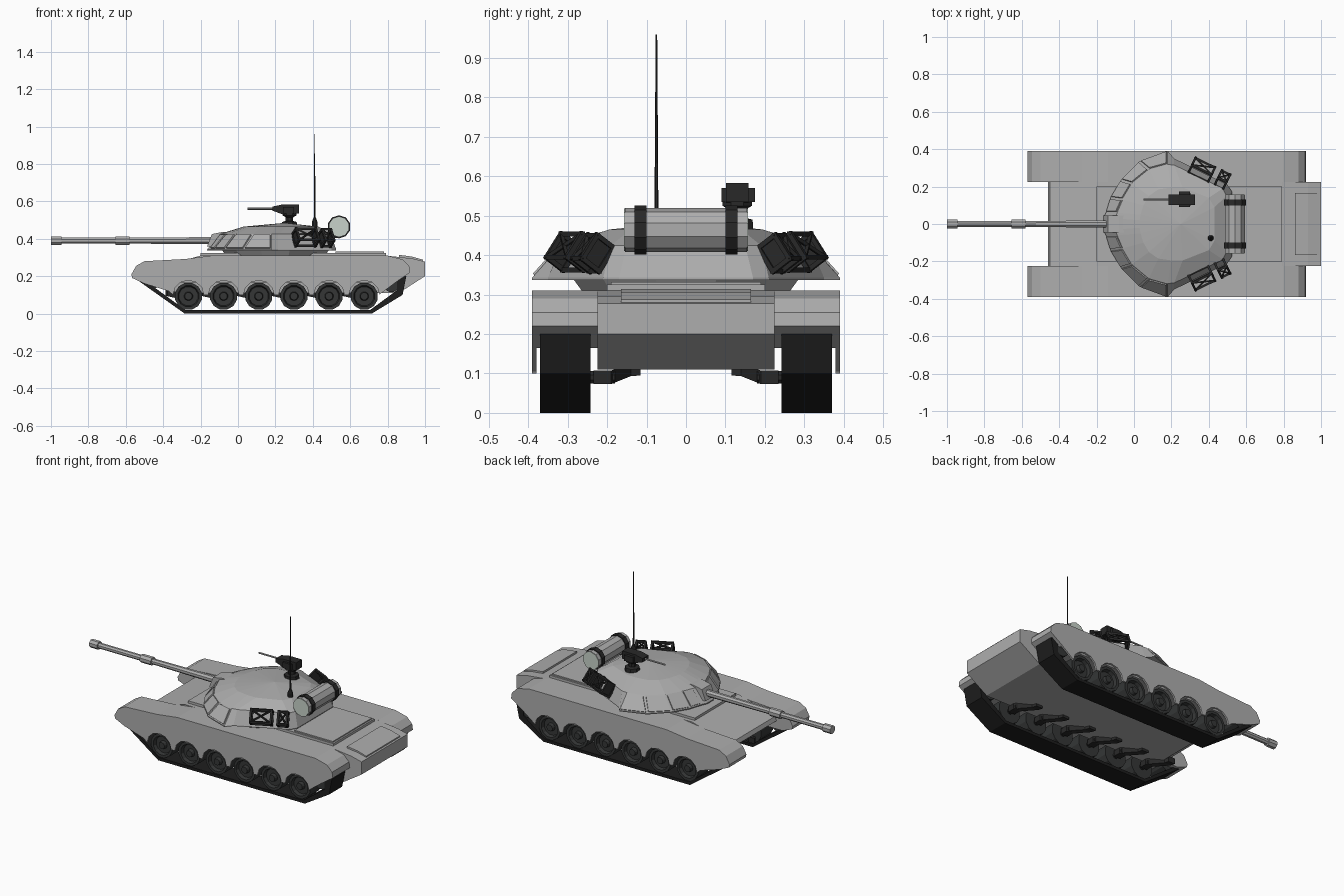
import bpy, bmesh, math
from mathutils import Vector, Matrix

if "Cube" in bpy.data.objects:
    bpy.data.objects.remove(bpy.data.objects["Cube"])


def material(name, r, g, b):
    m = bpy.data.materials.new(name)
    m.diffuse_color = (r, g, b, 1)
    m.use_nodes = True
    m.node_tree.nodes["Principled BSDF"].inputs["Base Color"].default_value = m.diffuse_color
    return m


GREY = material("armour grey", .42, .42, .42)
PALE = material("pale green grey", .58, .65, .59)
WHEEL = material("wheel charcoal", .035, .037, .037)
TRACK = material("track black", .013, .013, .013)
DARK = material("fitting black", .022, .022, .022)


def finish(name, bm, mat):
    bmesh.ops.recalc_face_normals(bm, faces=bm.faces[:])
    me = bpy.data.meshes.new(name)
    bm.to_mesh(me)
    bm.free()
    me.materials.append(mat)
    ob = bpy.data.objects.new(name, me)
    bpy.context.collection.objects.link(ob)
    return ob


def loft(bm, rings, cap=True):
    vs = [[bm.verts.new(p) for p in r] for r in rings]
    n = len(vs[0])
    sides = [[bm.faces.new((a[i], a[(i + 1) % n], b[(i + 1) % n], b[i])) for i in range(n)]
             for a, b in zip(vs, vs[1:])]
    if cap:
        bm.faces.new(vs[0])
        bm.faces.new(vs[-1])
    return vs, sides


def prism(name, profile, y0, y1, mat):
    """Side profile (x, z) extruded from y0 to y1."""
    bm = bmesh.new()
    loft(bm, [[(x, y, z) for x, z in profile] for y in (y0, y1)])
    return finish(name, bm, mat)


def box(name, x, y, z, mat):
    return prism(name, [(x[0], z[0]), (x[1], z[0]), (x[1], z[1]), (x[0], z[1])], y[0], y[1], mat)


def lathe(name, axis, origin, profile, n, mat):
    """Profile (distance along axis, radius) turned around the axis."""
    bm = bmesh.new()
    rings = []
    for t, r in profile:
        ring = []
        for i in range(n):
            a = 2 * math.pi * (i + .5) / n
            c, s = r * math.cos(a), r * math.sin(a)
            p = {'X': (t, c, s), 'Y': (c, t, s), 'Z': (c, s, t)}[axis]
            ring.append(Vector(p) + Vector(origin))
        rings.append(ring)
    loft(bm, rings)
    return finish(name, bm, mat)


def add_bar(bm, p, q, w):
    p, q = Vector(p), Vector(q)
    rot = (q - p).to_track_quat('Z', 'Y').to_matrix().to_4x4()
    m = Matrix.Translation((p + q) / 2) @ rot @ Matrix.Diagonal((w, w, (q - p).length + w, 1))
    bmesh.ops.create_cube(bm, size=1, matrix=m)


# hull and deck plates
prism("hull", [(-.46, .215), (-.45, .24), (-.2, .31), (.79, .31), (.93, .295), (1, .278),
               (1, .2), (.86, .11), (-.33, .11)], -.225, .225, GREY)
box("deck", (-.2, .79), (-.2, .2), (.3, .325), GREY)
box("engine_cover", (.52, .78), (-.19, .19), (.32, .332), GREY)
prism("rear_plate", [(.86, .29), (.86, .314), (.93, .305), (.99, .288), (.99, .27)],
      -.165, .165, GREY)

# running gear, both sides
WHEEL_X = [-.265 + .188 * i for i in range(6)]
TOP = [(-.57, .21), (-.545, .255), (-.5, .28), (-.28, .292), (-.14, .31), (.8, .31),
       (.88, .29), (.915, .255), (.92, .22), (.84, .165)]
arches = []
for wx in reversed(WHEEL_X):
    for k in range(7):
        a = math.radians(180 * k / 6)
        arches.append((wx + .082 * math.cos(a), .1 + .078 * math.sin(a)))
for s, side in ((1, "far"), (-1, "near")):
    prism(side + "_fender", TOP + [(-.5, .165), (-.565, .19)], s * .225, s * .379, GREY)
    prism(side + "_skirt", TOP + [(.76, .105)] + arches + [(-.37, .12), (-.5, .16), (-.565, .19)],
          s * .379, s * .39, GREY)
    prism(side + "_track", [(-.525, .17), (-.285, 0), (.715, 0), (.88, .1), (.9, .2),
                            (.85, .2), (.85, .125), (.705, .018), (-.28, .018), (-.495, .175)],
          s * .242, s * .37, TRACK)
    for i, wx in enumerate(WHEEL_X):
        lathe(f"{side}_wheel_{i}", 'Y', (wx, 0, .093),
              [(s * t, r) for t, r in ((.25, .045), (.25, .074), (.366, .074), (.366, .058),
                                       (.345, .052), (.345, .024), (.366, .02))], 12, WHEEL)
        lathe(f"{side}_axle_{i}", 'Y', (wx, 0, .09), [(s * .18, .017), (s * .26, .017)], 8, DARK)
        # swing arm slopes from the axle up to the hull floor
        bm = bmesh.new()
        loft(bm, [[(wx + dx, s * y, z + dz) for dx, dz in
                   ((-.022, -.017), (.022, -.017), (.022, .017), (-.022, .017))]
                  for y, z, wx in ((.235, .09, wx), (.19, .09, wx),
                                   (.14, .11, wx - .09), (.115, .112, wx - .1))])
        finish(f"{side}_swing_arm_{i}", bm, DARK)
    for nm, wx, wz in (("idler", -.45, .185), ("sprocket", .82, .165)):
        lathe(f"{side}_{nm}", 'Y', (wx, 0, wz), [(s * .25, .05), (s * .365, .05)], 12, WHEEL)

# turret, lofted from mirrored half outlines, with inset armour panels at the front
lathe("turret_ring", 'Z', (.2, 0, 0), [(.305, .27), (.345, .3)], 12, GREY)
LOW = [(-.165, .03), (-.15, .06), (-.125, .14), (-.07, .235), (.03, .335), (.18, .39),
       (.215, .35), (.5, .21), (.525, .17)]
MID = [(-.1, .03), (-.09, .06), (-.06, .13), (-.01, .215), (.08, .29), (.18, .318),
       (.215, .315), (.475, .19), (.495, .15)]
HIGH = [(.03, .02), (.035, .05), (.05, .1), (.08, .15), (.13, .185), (.2, .195),
        (.26, .195), (.4, .14), (.43, .09)]


def full(half, z):
    return [(x, y, z) for x, y in half] + [(x, -y, z) for x, y in reversed(half)]


bm = bmesh.new()
rings, sides = loft(bm, [full(LOW, .337), full(LOW, .343), full(MID, .425), full(HIGH, .465)],
                    cap=False)
bm.faces.new(rings[0])
peak = bm.verts.new((.25, 0, .485))
top = rings[-1]
for i in range(len(top)):
    bm.faces.new((top[i], top[(i + 1) % len(top)], peak))
bmesh.ops.recalc_face_normals(bm, faces=bm.faces[:])
panels = [f for i, f in enumerate(sides[1]) if i in (1, 2, 3, 4, 12, 13, 14, 15)]
bmesh.ops.inset_individual(bm, faces=panels, thickness=.01, depth=0)
bmesh.ops.inset_individual(bm, faces=panels, thickness=.001, depth=.007)
finish("turret", bm, GREY)

# main gun
prism("mantlet", [(-.165, .36), (-.14, .425), (-.08, .437), (.03, .44), (.03, .35)],
      -.045, .045, GREY)
lathe("gun_barrel", 'X', (0, 0, .39),
      [(-1, .025), (-.945, .025), (-.945, .017), (-.655, .017), (-.655, .025), (-.58, .025),
       (-.58, .017), (-.1, .021)], 8, GREY)

# storage drum at the rear with straps and pale ends
lathe("storage_drum", 'Y', (.54, 0, .464), [(-.155, .056), (.155, .056)], 10, GREY)
for s in (1, -1):
    lathe("drum_cap", 'Y', (.54, 0, .464), [(s * .154, .054), (s * .157, .054)], 10, PALE)
    lathe("drum_strap", 'Y', (.54, 0, .464), [(s * .1, .062), (s * .13, .062)], 10, DARK)
    box("drum_bracket", (.45, .54), (s * .1, s * .13), (.405, .43), DARK)

# stowage cages on the turret flanks
for s in (1, -1):
    along = Vector((.9, -.44 * s, 0)).normalized()
    out = Vector((.44, .9 * s, 0)).normalized() * .82 + Vector((0, 0, .57))
    up = along.cross(out).normalized()
    up *= 1 if up.z > 0 else -1
    for nm, c, ln in (("long_cage", (.362, .288, .408), .058), ("short_cage", (.472, .235, .405), .025)):
        def pt(a, b, d):
            return Vector((c[0], c[1] * s, c[2])) + along * a * ln + up * b * .036 + out * d * .028
        bm = bmesh.new()
        pm = (-1, 1)
        for a in pm:
            for b in pm:
                add_bar(bm, pt(-1, a, b), pt(1, a, b), .012)
                add_bar(bm, pt(a, -1, b), pt(a, 1, b), .012)
                add_bar(bm, pt(a, b, -1), pt(a, b, 1), .012)
            add_bar(bm, pt(-1, -a, 1), pt(1, a, 1), .009)
            bm.faces.new([bm.verts.new(pt(a, *e)) for e in ((-1, -1), (1, -1), (1, 1), (-1, 1))])
        finish(nm, bm, DARK)

# roof machine gun
lathe("machine_gun_mount", 'Z', (.275, .13, 0),
      [(.455, .045), (.49, .042), (.495, .022), (.515, .022), (.525, .04), (.54, .04)], 8, DARK)
prism("machine_gun_body", [(.185, .55), (.185, .572), (.235, .583), (.325, .583), (.325, .535),
                           (.24, .53)], .102, .158, DARK)
box("ammunition_box", (.24, .3), (.09, .175), (.535, .57), DARK)
lathe("machine_gun_barrel", 'X', (0, .132, .561), [(.05, .006), (.2, .006)], 6, GREY)

# aerial
lathe("aerial_base", 'Z', (.41, -.075, 0), [(.455, .016), (.49, .016), (.515, .006)], 8, DARK)
lathe("aerial", 'Z', (.41, -.075, 0), [(.51, .005), (.96, .002)], 6, DARK)
